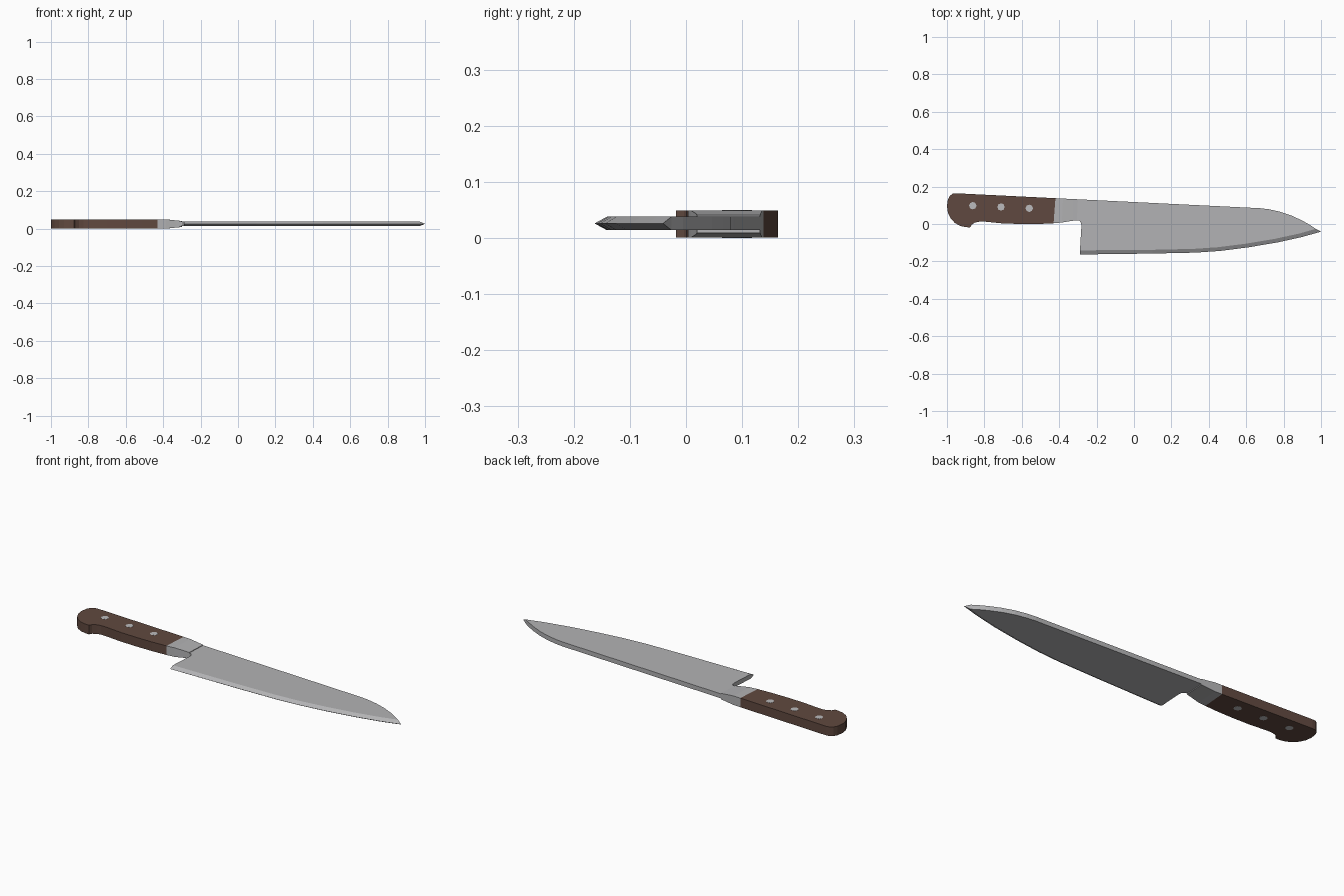
import bpy, bmesh

if "Cube" in bpy.data.objects:
    bpy.data.objects.remove(bpy.data.objects["Cube"])

MID = 0.026          # blade centre plane height


def material(name, rgb):
    m = bpy.data.materials.new(name)
    m.diffuse_color = (*rgb, 1)
    m.use_nodes = True
    m.node_tree.nodes["Principled BSDF"].inputs["Base Color"].default_value = m.diffuse_color
    return m


steel = material("steel grey", (0.45, 0.45, 0.46))
wood = material("brown wood", (0.118, 0.066, 0.05))
rivet_steel = material("rivet steel", (0.5, 0.5, 0.51))


def finish(name, bm, mat):
    bmesh.ops.remove_doubles(bm, verts=bm.verts, dist=1e-5)
    bmesh.ops.recalc_face_normals(bm, faces=bm.faces)
    me = bpy.data.meshes.new(name)
    bm.to_mesh(me)
    bm.free()
    me.materials.append(mat)
    ob = bpy.data.objects.new(name, me)
    bpy.context.collection.objects.link(ob)
    return ob


def loft(bm, sections):
    """Skin equal-length closed loops and cap both ends."""
    rings = [[bm.verts.new(p) for p in s] for s in sections]
    n = len(rings[0])
    for a, b in zip(rings, rings[1:]):
        for i in range(n):
            j = (i + 1) % n
            bm.faces.new((a[i], a[j], b[j], b[i]))
    bm.faces.new(rings[0])
    bm.faces.new(rings[-1])


def prism(name, outline, z0, z1, mat):
    bm = bmesh.new()
    loft(bm, [[(x, y, z) for x, y in outline] for z in (z0, z1)])
    return finish(name, bm, mat)


# Wooden handle with a hooked butt
prism("handle", [
    (-0.42, 0.138), (-0.948, 0.164), (-0.97, 0.162), (-0.985, 0.15), (-0.995, 0.13),
    (-1.0, 0.095), (-0.995, 0.06), (-0.98, 0.03), (-0.958, 0.006), (-0.93, -0.01),
    (-0.90, -0.017), (-0.876, -0.018), (-0.868, -0.004), (-0.85, 0.008), (-0.825, 0.013),
    (-0.79, 0.012), (-0.70, 0.003), (-0.60, 0.0), (-0.51, 0.0), (-0.43, 0.004)],
    0.0005, 0.0495, wood)

# Rivets through the handle
for i, (x, y) in enumerate([(-0.862, 0.098), (-0.711, 0.091), (-0.56, 0.084)]):
    bpy.ops.mesh.primitive_cylinder_add(vertices=8, radius=0.02, depth=0.05,
                                        location=(x, y, 0.025))
    bpy.context.object.name = f"rivet_{i + 1}"
    bpy.context.object.data.materials.append(rivet_steel)

# Bolster: (x at spine, x at belly, top y, bottom y, half thickness)
bm = bmesh.new()
loft(bm, [[(xt, yt, MID - 0.001 - h), (xt, yt, MID - 0.001 + h),
           (xb, yb, MID - 0.001 + h), (xb, yb, MID - 0.001 - h)]
          for xt, xb, yt, yb, h in [(-0.42, -0.43, 0.138, 0.004, 0.0245),
                                    (-0.38, -0.385, 0.136, 0.008, 0.0245),
                                    (-0.33, -0.33, 0.1335, 0.017, 0.019),
                                    (-0.30, -0.305, 0.132, 0.02, 0.016)]])
finish("bolster", bm, steel)

# Blade body: spine, heel notch and the line where the bevel begins
bevel_line = [(-0.289, -0.141), (0.10, -0.138), (0.32, -0.133), (0.45, -0.124),
              (0.60, -0.105), (0.75, -0.08), (0.88, -0.052), (0.972, -0.026)]
edge_line = [(-0.29, -0.163), (0.10, -0.158), (0.33, -0.153), (0.46, -0.144),
             (0.61, -0.125), (0.77, -0.098), (0.90, -0.069), (1.0, -0.041)]
spine = [(0.94, -0.005), (0.90, 0.018), (0.84, 0.046), (0.78, 0.066), (0.72, 0.079),
         (0.67, 0.085), (0.62, 0.087), (-0.33, 0.1335)]
heel = [(-0.33, 0.017), (-0.31, 0.021), (-0.293, 0.018), (-0.284, 0.008), (-0.281, -0.01)]
prism("blade", bevel_line + spine + heel, MID - 0.012, MID + 0.012, steel)

# Sharpened wedge along the cutting edge, closing to the tip
bm = bmesh.new()
loft(bm, [[(bx, by, MID - 0.012), (bx, by, MID + 0.012), (ex, ey, MID)]
          for (bx, by), (ex, ey) in zip(bevel_line, edge_line)])
finish("cutting_edge", bm, steel)
